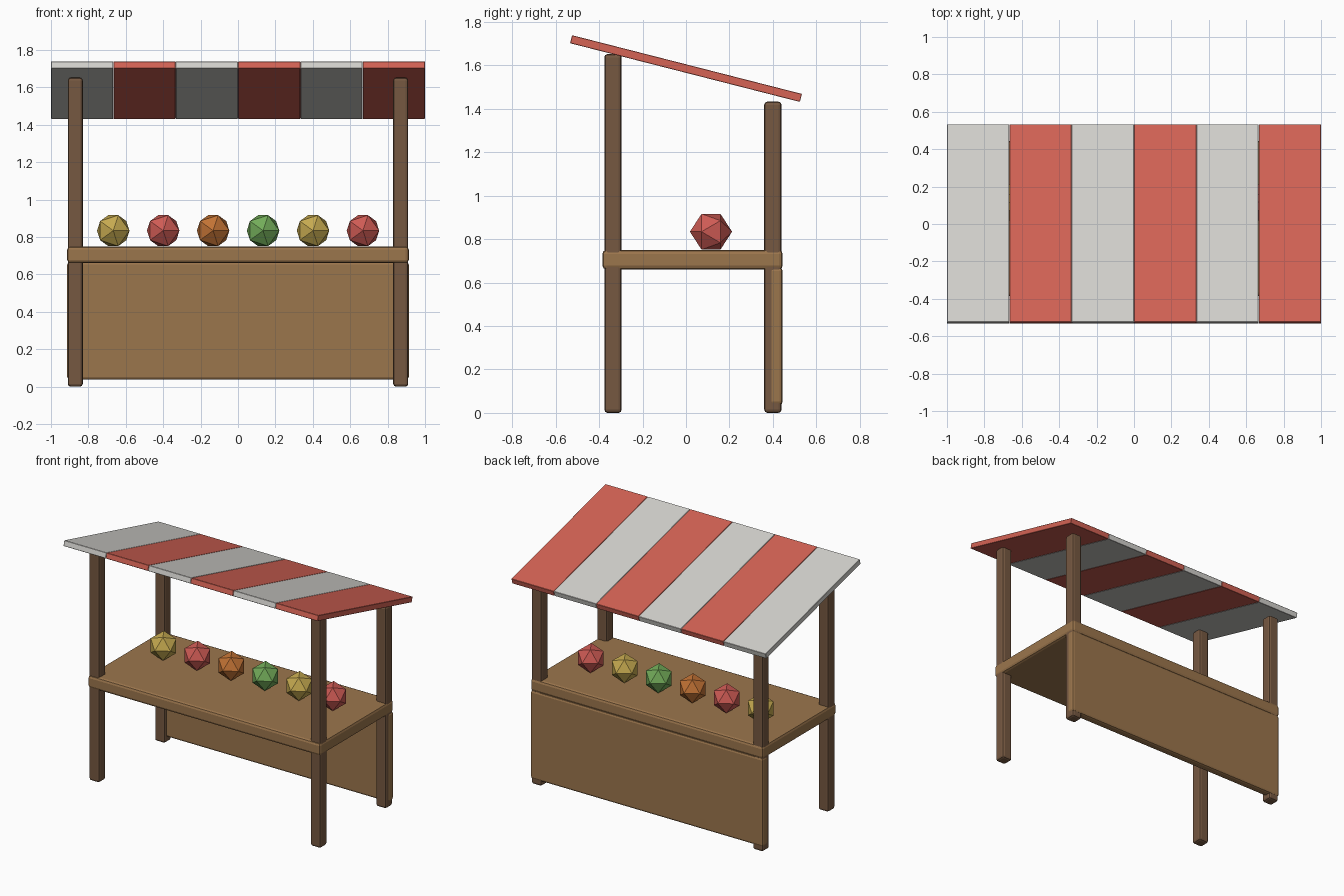
import bpy
import math
from mathutils import Matrix

cube = bpy.data.objects.get("Cube")
if cube:
    bpy.data.objects.remove(cube, do_unlink=True)


def material(name, r, g, b):
    m = bpy.data.materials.new(name)
    m.use_nodes = True
    m.diffuse_color = (r, g, b, 1)
    bsdf = next(n for n in m.node_tree.nodes if n.type == "BSDF_PRINCIPLED")
    bsdf.inputs["Base Color"].default_value = (r, g, b, 1)
    return m


light_wood = material("light wood", .33, .18, .073)
dark_wood = material("dark wood", .18, .098, .053)
cream = material("cream canvas", .66, .65, .62)
red = material("red canvas", .66, .125, .09)
yellow_skin = material("yellow fruit", .56, .40, .08)
red_skin = material("red fruit", .62, .105, .09)
orange_skin = material("orange fruit", .54, .17, .035)
green_skin = material("green fruit", .17, .41, .10)


def box(name, center, size, mat, bevel, segments=2, tilt=0):
    """Box with bevelled edges, tilted about x."""
    bpy.ops.mesh.primitive_cube_add(size=1, location=center, rotation=(tilt, 0, 0))
    ob = bpy.context.object
    ob.name = name
    ob.data.transform(Matrix.Diagonal((*size, 1)))
    ob.data.materials.append(mat)
    mod = ob.modifiers.new("edge bevel", "BEVEL")
    mod.width = bevel
    mod.segments = segments
    return ob


# Posts: tall pair at the front, short pair at the back
for side, x in (("right", -.87), ("left", .87)):
    for end, y, height in (("front", -.336, 1.652), ("back", .4, 1.433)):
        box(f"{end}_{side}_post", (x, y, height / 2), (.08, .08, height),
            dark_wood, .015)

# Counter board and the panel beneath its back edge
box("counter", (0, .03, .705), (1.826, .83, .09), light_wood, .018)
box("back_panel", (0, .415, .352), (1.826, .06, .63), light_wood, .015)

# Sloping awning made of alternating strips
STRIPS = 6
strip_width = 2 / STRIPS
for i in range(STRIPS):
    x = -1 + strip_width * (i + .5)
    box(f"awning_strip_{i + 1}", (x, 0, 1.585), (strip_width - .001, 1.092, .038),
        red if i % 2 else cream, .002, 1, tilt=-.25)

# Row of faceted fruit along the counter
skins = [yellow_skin, red_skin, orange_skin, green_skin, yellow_skin, red_skin]
for i, skin in enumerate(skins):
    bpy.ops.mesh.primitive_ico_sphere_add(
        subdivisions=1, radius=.097, location=(-.667 + .267 * i, .115, .834),
        rotation=(math.pi / 2, 0, 0))
    fruit = bpy.context.object
    fruit.name = f"fruit_{i + 1}"
    fruit.data.materials.append(skin)
